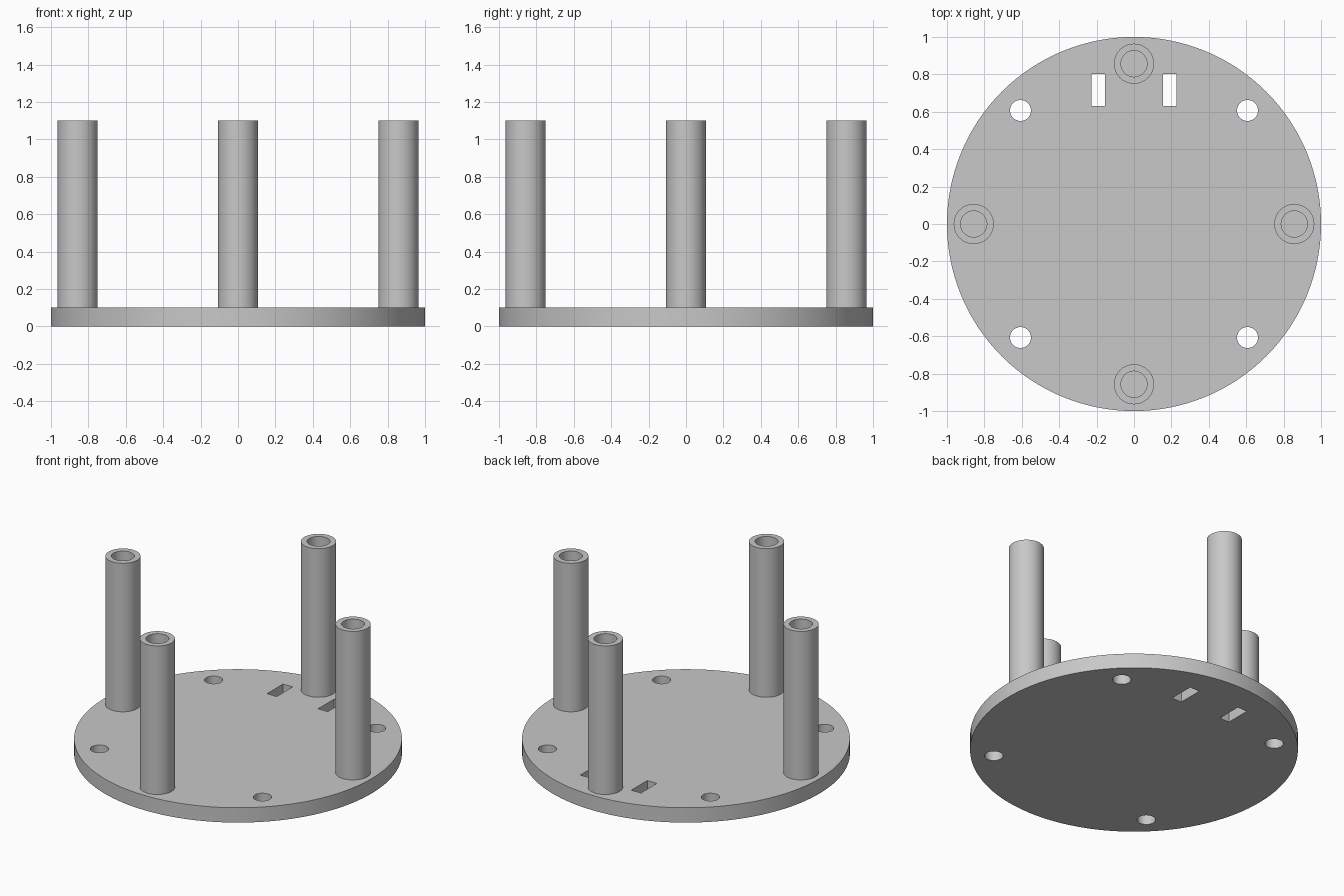
import bpy
import bmesh
from math import pi, radians
from mathutils import Matrix, Vector

cube = bpy.data.objects.get("Cube")
if cube:
    bpy.data.objects.remove(cube, do_unlink=True)

PLATE_TOP, POST_TOP = 0.1, 1.1
POST_RING, HOLE_OFFSET = 0.857, 0.607

grey = bpy.data.materials.new("plain grey")
grey.use_nodes = True
colour = (0.58, 0.58, 0.58, 1)
grey.diffuse_color = colour
grey.node_tree.nodes["Principled BSDF"].inputs["Base Color"].default_value = colour


def make_object(name, bm):
    mesh = bpy.data.meshes.new(name)
    bmesh.ops.recalc_face_normals(bm, faces=bm.faces)
    bm.to_mesh(mesh)
    bm.free()
    mesh.materials.append(grey)
    obj = bpy.data.objects.new(name, mesh)
    bpy.context.collection.objects.link(obj)
    return obj


def add_cylinder(bm, x, y, radius, bottom, top, sides):
    bmesh.ops.create_cone(bm, cap_ends=True, segments=sides, radius1=radius,
                          radius2=radius, depth=top - bottom,
                          matrix=Matrix.Translation((x, y, (bottom + top) / 2)))


def smooth(obj):
    bpy.ops.object.select_all(action="DESELECT")
    obj.select_set(True)
    bpy.context.view_layer.objects.active = obj
    bpy.ops.object.shade_smooth_by_angle(angle=radians(30))


# Round base plate
bm = bmesh.new()
add_cylinder(bm, 0, 0, 1, 0, PLATE_TOP, 128)
plate = make_object("base_plate", bm)

# Cutter for four screw holes and two rectangular slots
bm = bmesh.new()
for sx in (-1, 1):
    for sy in (-1, 1):
        add_cylinder(bm, sx * HOLE_OFFSET, sy * HOLE_OFFSET, 0.056, -0.1, 0.2, 48)
    slot = Matrix.Translation((sx * 0.19, 0.717, 0.05)) @ Matrix.Diagonal((0.072, 0.17, 0.3, 1))
    bmesh.ops.create_cube(bm, size=1, matrix=slot)
cutter = make_object("hole_cutter", bm)
cutter.hide_render = True

# Cut the plate, then discard the cutter
cut = plate.modifiers.new("holes", "BOOLEAN")
cut.operation = "DIFFERENCE"
cut.solver = "EXACT"
cut.object = cutter
bpy.ops.object.select_all(action="DESELECT")
plate.select_set(True)
bpy.context.view_layer.objects.active = plate
bpy.ops.object.modifier_apply(modifier=cut.name)
bpy.data.objects.remove(cutter, do_unlink=True)
smooth(plate)

# Hollow posts, each a wall profile spun round its axis
wall = [(0.07, PLATE_TOP), (0.107, PLATE_TOP), (0.107, POST_TOP), (0.07, POST_TOP)]
posts = {"front_post": (0, -1), "back_post": (0, 1),
         "left_post": (1, 0), "right_post": (-1, 0)}
for name, (dx, dy) in posts.items():
    bm = bmesh.new()
    ring = [bm.verts.new((r, 0, z)) for r, z in wall]
    edges = [bm.edges.new((ring[i], ring[(i + 1) % 4])) for i in range(4)]
    bmesh.ops.spin(bm, geom=ring + edges, axis=(0, 0, 1), cent=(0, 0, 0),
                   angle=2 * pi, steps=64, use_merge=True)
    bmesh.ops.remove_doubles(bm, verts=bm.verts, dist=0.0001)
    bmesh.ops.translate(bm, verts=bm.verts,
                        vec=Vector((dx, dy, 0)) * POST_RING)
    smooth(make_object(name, bm))
